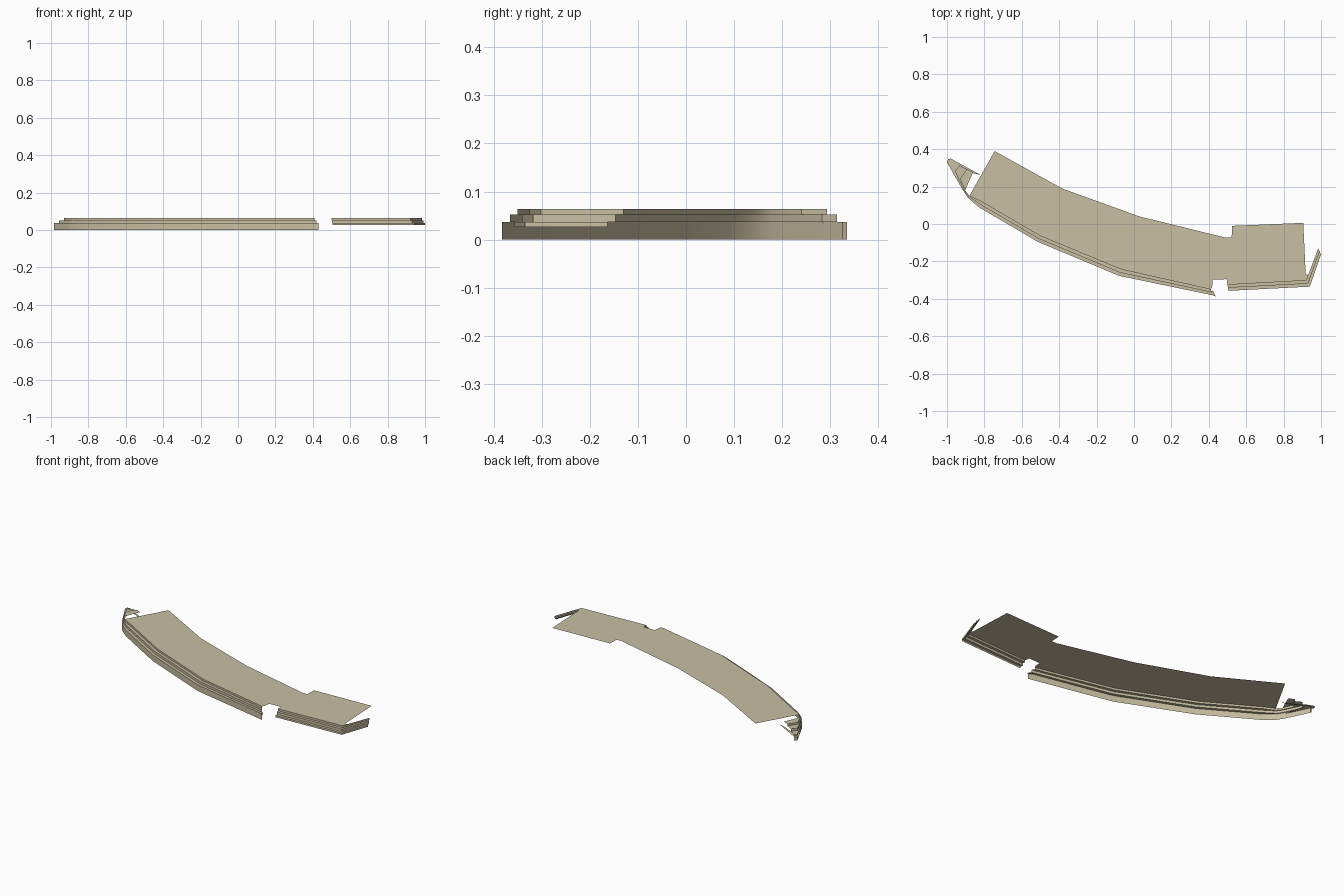
import bpy, bmesh

if "Cube" in bpy.data.objects:
    bpy.data.objects.remove(bpy.data.objects["Cube"])


def finish(name, bm, material):
    bmesh.ops.recalc_face_normals(bm, faces=bm.faces)
    mesh = bpy.data.meshes.new(name)
    bm.to_mesh(mesh)
    bm.free()
    mesh.materials.append(material)
    obj = bpy.data.objects.new(name, mesh)
    bpy.context.collection.objects.link(obj)
    bpy.ops.object.select_all(action='DESELECT')
    obj.select_set(True)
    bpy.context.view_layer.objects.active = obj
    bpy.ops.object.shade_smooth_by_angle(angle=0.6)
    return obj


def sheet(name, outline, z, material):
    """Thin flat panel from a plan outline."""
    bm = bmesh.new()
    bm.faces.new([bm.verts.new((x, y, z)) for x, y in outline])
    obj = finish(name, bm, material)
    if obj.data.polygons[0].normal.z < 0:
        obj.data.flip_normals()
    return obj


def stepped_trim(name, paths, heights, material):
    """Open stair-shaped strip: each path rises as a wall, then a tread runs to the next."""
    bm = bmesh.new()
    rows = []
    for path, z0, z1 in zip(paths, heights, heights[1:]):
        for z in (z0, z1):
            rows.append([bm.verts.new((x, y, z)) for x, y in path])
    for a, b in zip(rows, rows[1:]):
        for i in range(len(a) - 1):
            bm.faces.new((a[i], a[i + 1], b[i + 1], b[i]))
    return finish(name, bm, material)


def between(a, b, t=0.5):
    return [(p[0] + (q[0] - p[0]) * t, p[1] + (q[1] - p[1]) * t) for p, q in zip(a, b)]


stone = bpy.data.materials.new("sandstone")
stone.diffuse_color = (0.58, 0.52, 0.36, 1)
stone.use_nodes = True
stone.node_tree.nodes["Principled BSDF"].inputs["Base Color"].default_value = stone.diffuse_color
TOP = 0.064

# Long left trim: wing tip, wing corner, curved front, notch return
left_low = [(-0.97, 0.335), (-0.985, 0.325), (-0.915, 0.18), (-0.89, 0.142), (-0.83, 0.09),
            (-0.515, -0.095), (-0.08, -0.277), (0.43, -0.383)]
left_top = [(-0.895, 0.293), (-0.93, 0.24), (-0.903, 0.18), (-0.88, 0.15), (-0.815, 0.119),
            (-0.503, -0.063), (-0.068, -0.243), (0.41, -0.35)]
left_mid = between(left_low, left_top)
stepped_trim("left_stepped_trim", [left_low, left_mid, left_top],
             [0, 0.037, 0.052, TOP], stone)

# Short right trim with forward wing
right_low = [(0.505, -0.357), (0.94, -0.335), (1.0, -0.163)]
right_top = [(0.5, -0.325), (0.922, -0.302), (0.985, -0.13)]
right_mid = between(right_low, right_top)
stepped_trim("right_stepped_trim", [right_low, right_mid, right_top],
             [0.026, 0.037, 0.052, TOP], stone)

# Top slab
front = left_top[3:]
back = [(0.418, -0.335), (0.42, -0.298), (0.495, -0.295), (0.5, -0.325), (0.922, -0.302),
        (0.918, -0.27), (0.905, 0.006), (0.525, -0.01), (0.522, -0.072), (0.49, -0.073),
        (0.03, 0.04), (-0.385, 0.19), (-0.745, 0.39)]
sheet("top_slab", front + back, TOP, stone)

# Top of the left wing and lip of the right wing
sheet("left_wing_top", [(-0.895, 0.293), (-0.93, 0.24), (-0.903, 0.18), (-0.88, 0.15),
                        (-0.912, 0.185), (-0.86, 0.278)][:3] + [(-0.86, 0.278)], TOP, stone)
sheet("right_wing_lip", [(0.922, -0.302), (0.985, -0.13), (0.932, -0.272), (0.918, -0.27)],
      TOP, stone)

# Thin flaps low on the trim ends
sheet("left_wing_flap", [(-0.915, 0.18), (-1.0, 0.33), (-0.995, 0.346), (-0.98, 0.35),
                         (-0.82, 0.262), (-0.86, 0.272), (-0.95, 0.315)], 0.03, stone)
sheet("notch_flap", [(0.41, -0.36), (0.42, -0.355), (0.438, -0.388), (0.425, -0.384)], 0.03, stone)
